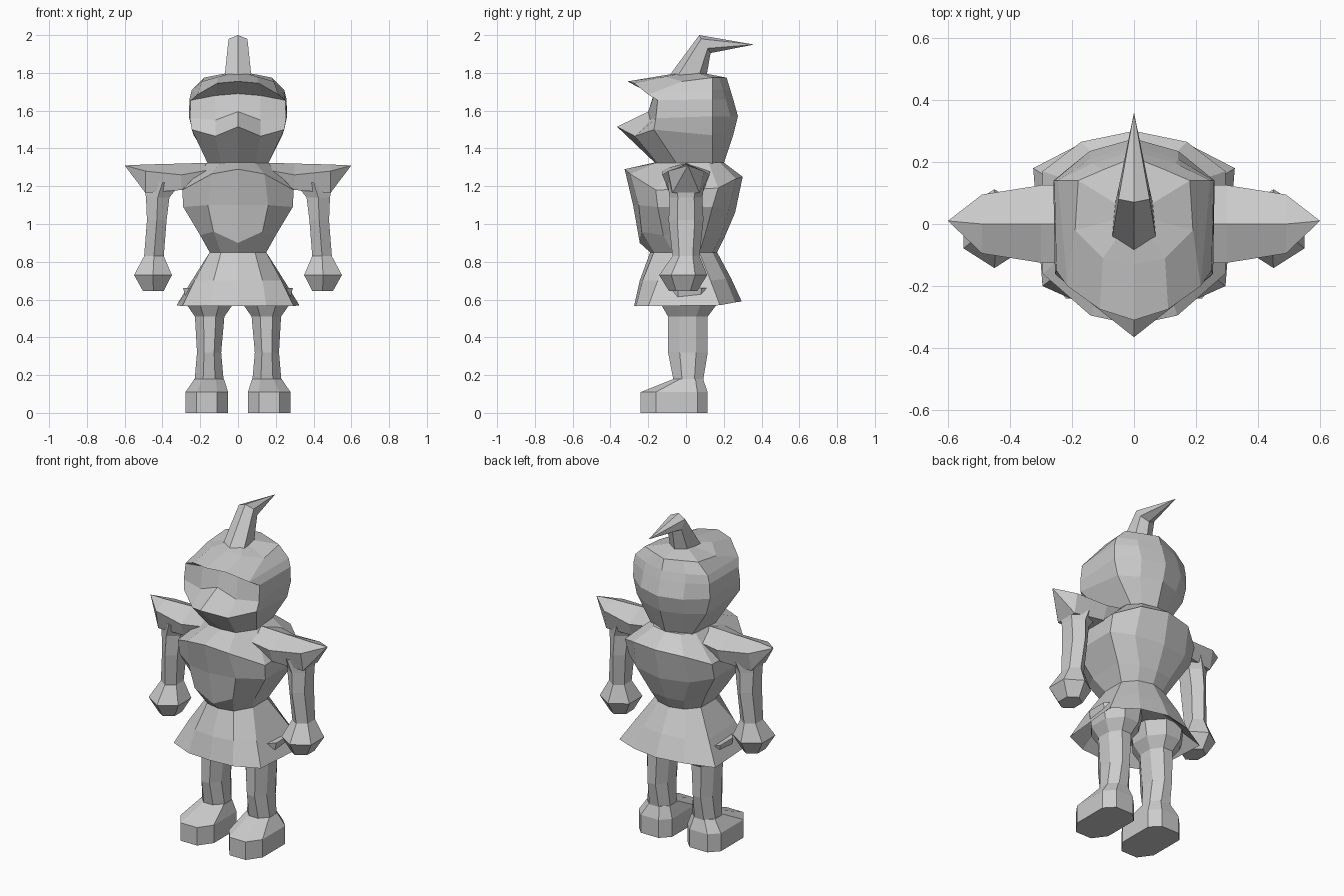
import bpy, bmesh, math

grey = bpy.data.materials.new("plain grey")
grey.diffuse_color = (0.6, 0.6, 0.6, 1)


def loft(name, rings, caps=(True, True)):
    """Skin a list of closed rings; a one-point ring becomes a tip."""
    bm = bmesh.new()
    rows = [[bm.verts.new(p) for p in r] for r in rings]
    for a, b in zip(rows, rows[1:]):
        n = len(a)
        for i in range(n):
            j = (i + 1) % n
            bm.faces.new((a[i], a[j], b[0]) if len(b) == 1 else (a[i], a[j], b[j], b[i]))
    for row, cap in ((rows[0], caps[0]), (rows[-1], caps[1])):
        if cap and len(row) > 2:
            bm.faces.new(row)
    bmesh.ops.recalc_face_normals(bm, faces=bm.faces)
    me = bpy.data.meshes.new(name)
    bm.to_mesh(me)
    bm.free()
    me.materials.append(grey)
    ob = bpy.data.objects.new(name, me)
    bpy.context.collection.objects.link(ob)
    return ob


def whole(half):
    """Complete a half ring that runs from front centre to back centre."""
    return half + [(-x, y, z) for x, y, z in half[-2:0:-1]]


def level(z, *pts):
    return whole([(x, y, z) for x, y in pts])


def outline(cx, cy, z, rx, ry, n=8):
    k = 1 / math.cos(math.pi / n)
    return [(cx + rx * k * math.cos((i + .5) * 2 * math.pi / n),
             cy + ry * k * math.sin((i + .5) * 2 * math.pi / n), z) for i in range(n)]


def mirrored(ob):
    m = ob.modifiers.new("mirror", 'MIRROR')
    m.use_mirror_merge = False


# Head: jaw with beak, recessed face, peaked visor, round skull
def head_ring(z, hw, yb, front):
    return whole(front + [(hw, .14, z), (hw * .55, yb - .04, z), (0, yb, z)])


loft("head", [
    head_ring(1.32, .14, .20, [(0, -.16, 1.32), (.09, -.15, 1.32), (.16, -.05, 1.32)]),
    head_ring(1.47, .235, .25, [(0, -.365, 1.515), (.12, -.27, 1.465), (.245, -.17, 1.50)]),
    head_ring(1.57, .26, .275, [(0, -.20, 1.595), (.12, -.19, 1.55), (.255, -.16, 1.56)]),
    head_ring(1.66, .257, .25, [(0, -.17, 1.69), (.12, -.17, 1.68), (.25, -.15, 1.655)]),
    head_ring(1.71, .245, .235, [(0, -.31, 1.755), (.11, -.275, 1.745), (.215, -.20, 1.685)]),
    head_ring(1.775, .18, .215, [(0, -.13, 1.785), (.10, -.11, 1.78), (.19, -.02, 1.755)]),
    [(0, .03, 1.81)],
])

# Swept-back crest horn
loft("crest_horn", [
    whole([(0, -.085, 1.79), (.07, -.04, 1.79), (.06, .07, 1.79), (0, .11, 1.79)]),
    whole([(0, .07, 2.0), (.05, .08, 1.98), (.05, .115, 1.93), (0, .13, 1.905)]),
    [(0, .36, 1.95)],
])

# Torso tapering to the waist, with a flat chest plate
loft("torso", [
    level(.85, (0, -.19), (.09, -.17), (.15, -.07), (.15, .07), (.09, .14), (0, .165)),
    whole([(0, -.245, .90), (.13, -.235, .96), (.20, -.12, .94),
           (.20, .10, .94), (.11, .18, .92), (0, .20, .92)]),
    whole([(0, -.28, 1.10), (.16, -.25, 1.10), (.29, -.15, 1.09),
           (.29, .14, 1.09), (.18, .225, 1.07), (0, .26, 1.06)]),
    whole([(0, -.325, 1.29), (.14, -.295, 1.265), (.295, -.16, 1.18),
           (.295, .17, 1.19), (.17, .265, 1.24), (0, .30, 1.25)]),
    level(1.325, (0, -.17), (.09, -.15), (.16, -.05), (.15, .12), (.09, .18), (0, .20)),
])

# Flared skirt with a hollow underside
loft("skirt", [
    level(.66, (0, -.20), (.12, -.19), (.21, -.13), (.22, .12), (.13, .18), (0, .20)),
    whole([(0, -.275, .565), (.15, -.265, .565), (.295, -.20, .565),
           (.325, .18, .57), (.17, .26, .585), (0, .295, .59)]),
    whole([(0, -.245, .70), (.13, -.23, .70), (.23, -.15, .70),
           (.245, .13, .70), (.14, .21, .71), (0, .24, .71)]),
    level(.85, (0, -.19), (.09, -.17), (.15, -.07), (.15, .07), (.09, .14), (0, .165)),
])


# Pointed shoulder pads
def pad_ring(x, w, top, mid, low):
    return [(x, 0, top), (x, w, mid), (x, w * .75, low), (x, -w * .75, low), (x, -w, mid)]


mirrored(loft("shoulder_pad", [
    pad_ring(.13, .13, 1.325, 1.29, 1.20),
    pad_ring(.30, .125, 1.32, 1.26, 1.18),
    pad_ring(.49, .095, 1.315, 1.28, 1.165),
    [(.60, .01, 1.31)],
]))

# Arms ending in faceted fists
mirrored(loft("arm", [
    outline(.40, 0, 1.22, .10, .085, 6),
    outline(.425, 0, 1.14, .062, .075, 6),
    outline(.43, 0, 1.02, .052, .08, 6),
    outline(.445, 0, .83, .052, .062, 6),
    outline(.45, -.015, .73, .10, .11, 6),
    outline(.448, -.015, .645, .055, .065, 6),
]))

# Legs flaring into the hips
mirrored(loft("leg", [
    outline(.15, .02, .66, .14, .15),
    outline(.15, .015, .57, .12, .145),
    outline(.15, .01, .51, .078, .105),
    outline(.153, .01, .32, .064, .105),
    outline(.153, .012, .17, .077, .078),
]))


# Block feet with chamfered toes
def sole(z):
    half = [(.06, .115), (.113, .06), (.113, -.16), (.055, -.24)]
    return [(.165 + x, y, z) for x, y in half] + [(.165 - x, y, z) for x, y in half[::-1]]


mirrored(loft("foot", [
    sole(0), sole(.11),
    [(.153 + x, y, .18) for x, y in ((.035, .09), (.078, .05), (.078, -.03), (.035, -.065),
                                    (-.035, -.065), (-.078, -.03), (-.078, .05), (-.035, .09))],
]))
